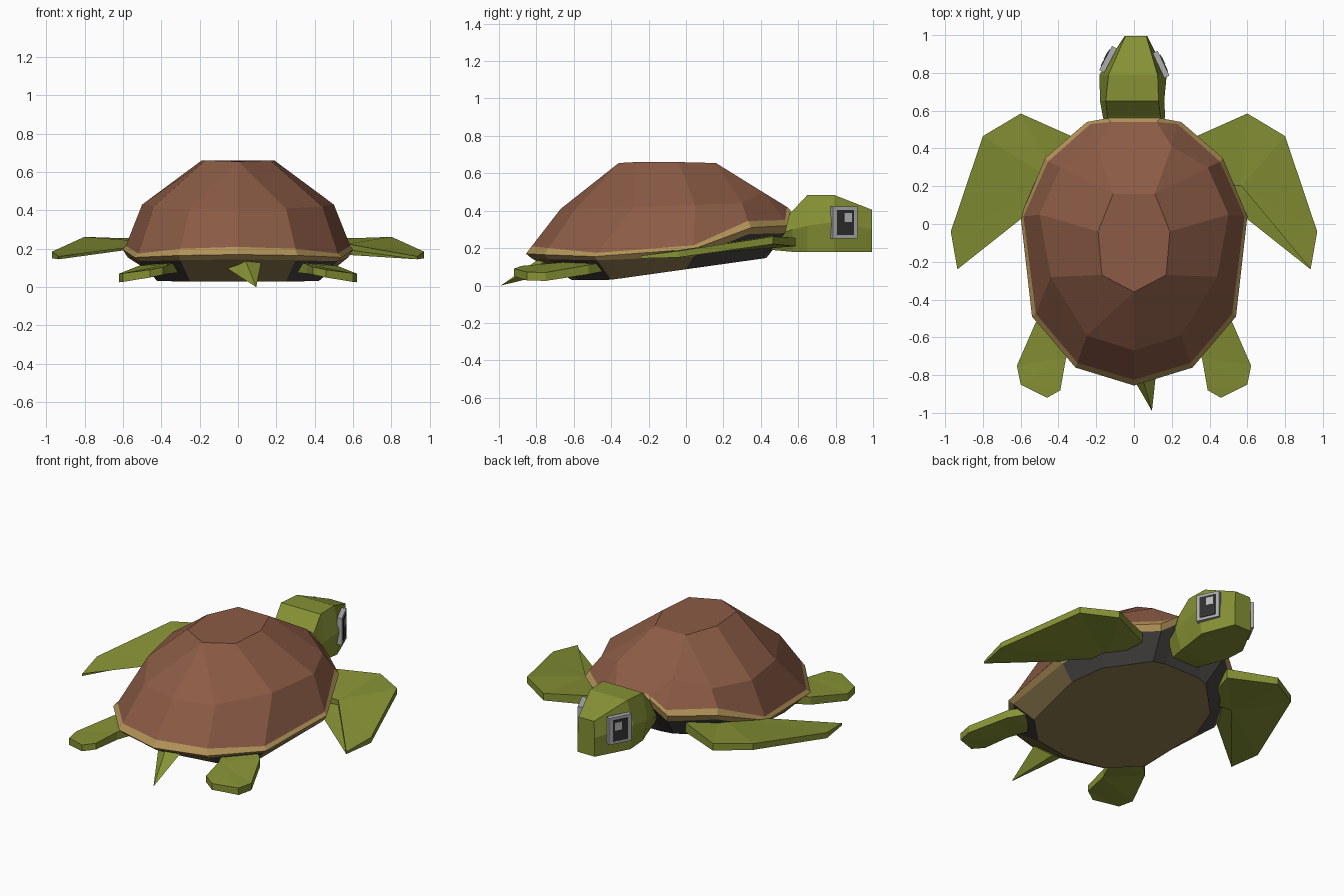
import bpy, bmesh, math
from mathutils import Vector, Matrix

if "Cube" in bpy.data.objects:
    bpy.data.objects.remove(bpy.data.objects["Cube"])


def material(name, rgb):
    m = bpy.data.materials.new(name)
    m.diffuse_color = (*rgb, 1)
    m.use_nodes = True
    m.node_tree.nodes["Principled BSDF"].inputs["Base Color"].default_value = m.diffuse_color
    return m


BROWN = material("shell_brown", (0.26, 0.105, 0.06))
TAN = material("rim_tan", (0.45, 0.295, 0.10))
BELLY = material("belly_tan", (0.27, 0.19, 0.075))
GREEN = material("skin_green", (0.24, 0.285, 0.035))
DARK = material("socket_dark", (0.06, 0.055, 0.05))
GREY = material("eye_grey", (0.42, 0.42, 0.44))
PUPIL = material("pupil_dark", (0.03, 0.03, 0.03))
GLINT = material("eye_glint", (0.5, 0.5, 0.5))


def finish(name, bm, mats, fix_normals=True):
    bmesh.ops.remove_doubles(bm, verts=bm.verts, dist=0.0005)
    if fix_normals:
        bmesh.ops.recalc_face_normals(bm, faces=bm.faces)
    me = bpy.data.meshes.new(name)
    bm.to_mesh(me)
    bm.free()
    for m in mats:
        me.materials.append(m)
    ob = bpy.data.objects.new(name, me)
    bpy.context.collection.objects.link(ob)
    return ob


def loft(name, rings, mats, start=False, end=False, second=(), fix=False):
    """Join rings of points; segments listed in second take the second material."""
    bm = bmesh.new()
    vs = [[bm.verts.new(p) for p in r] for r in rings]
    n = len(rings[0])
    for a, b in zip(vs, vs[1:]):
        for i in range(n):
            j = (i + 1) % n
            f = bm.faces.new((a[i], a[j], b[j], b[i]))
            f.material_index = 1 if i in second else 0
    if start:
        bm.faces.new(vs[0][::-1])
    if end:
        bm.faces.new(vs[-1])
    return finish(name, bm, mats, fix)


def plate(name, outline, side):
    """Thin limb from (x, y, top z, thickness) points."""
    bm = bmesh.new()
    top = [bm.verts.new((side * x, y, z)) for x, y, z, t in outline]
    low = [bm.verts.new((side * x, y, z - t)) for x, y, z, t in outline]
    n = len(top)
    bm.faces.new(top)
    bm.faces.new(low[::-1])
    for i in range(n):
        j = (i + 1) % n
        bm.faces.new((top[i], low[i], low[j], top[j]))
    bmesh.ops.triangulate(bm, faces=[f for f in bm.faces if len(f.verts) > 4])
    return finish(name, bm, [GREEN])


def full(half):
    """Mirror a half ring that ends on x = 0."""
    return half + [(-x, y, z) for x, y, z in half[-2::-1]]


# Shell rings, each from the front round the right side to the rear
crown = full([(0.11, 0.16, 0.655)] * 3 + [(0.19, -0.04, 0.66), (0.17, -0.27, 0.66),
             (0, -0.36, 0.655), (0, -0.36, 0.655)])
middle = full([(0.20, 0.41, 0.50), (0.20, 0.41, 0.50), (0.39, 0.30, 0.44), (0.50, 0.05, 0.43),
               (0.44, -0.28, 0.42), (0.25, -0.59, 0.41), (0, -0.67, 0.41)])
edge = full([(0.12, 0.54, 0.42), (0.23, 0.53, 0.35), (0.455, 0.33, 0.345), (0.585, 0.04, 0.215),
             (0.52, -0.475, 0.175), (0.30, -0.735, 0.20), (0, -0.825, 0.21)])
rim = full([(0.14, 0.56, 0.40), (0.25, 0.54, 0.32), (0.47, 0.35, 0.31), (0.60, 0.04, 0.195),
            (0.54, -0.49, 0.155), (0.31, -0.76, 0.165), (0, -0.855, 0.17)])
rim_low = full([(0.13, 0.55, 0.36), (0.24, 0.53, 0.28), (0.455, 0.335, 0.275), (0.575, 0.04, 0.155),
                (0.515, -0.475, 0.135), (0.30, -0.735, 0.14), (0, -0.825, 0.145)])
belly = full([(x, y, max(0.03, 0.087 + 0.14 * y)) for x, y in
              [(0.12, 0.43), (0.20, 0.41), (0.41, 0.20), (0.47, 0), (0.42, -0.40),
               (0.25, -0.57), (0, -0.61)]])

loft("shell", [crown, middle, edge], [BROWN], start=True)
loft("shell_rim", [edge, rim, rim_low], [TAN])
loft("belly", [rim_low, belly], [BELLY, DARK], end=True,
     second=(0, 1, 2, 4, 7, 9, 10, 11, 12))


# Head and neck: (y, x shift, top width, top z, side width, side z, bottom width, bottom z)
def head_ring(y, c, wt, zt, ws, zs, wb, zb):
    return [(c + wt, y, zt), (c + ws, y, zs), (c + wb, y, zb),
            (c - wb, y, zb), (c - ws, y, zs), (c - wt, y, zt)]


loft("head", [head_ring(*s) for s in [
    (0.46, 0, 0.11, 0.32, 0.14, 0.26, 0.09, 0.19),
    (0.57, 0, 0.14, 0.40, 0.165, 0.30, 0.12, 0.18),
    (0.65, -0.01, 0.14, 0.485, 0.17, 0.32, 0.14, 0.18),
    (0.79, -0.005, 0.13, 0.485, 0.178, 0.34, 0.155, 0.18),
    (0.995, 0.01, 0.055, 0.405, 0.06, 0.30, 0.06, 0.18)]],
    [GREEN], start=True, end=True, fix=True)

# Eyes: framed plates set along the slanting cheeks
for label, side, cx, cy, yaw in (("right", 1, 0.143, 0.845, 25), ("left", -1, -0.137, 0.872, -28)):
    turn = Matrix.Rotation(math.radians(yaw), 4, 'Z')
    for part, mat, out, dy, dz, sy, sz in (("eye_frame", GREY, 0, 0, 0, 0.145, 0.17),
                                           ("pupil", PUPIL, 0.004, 0, 0, 0.098, 0.135),
                                           ("eye_glint", GLINT, 0.007, 0.014, 0.027, 0.045, 0.05)):
        bm = bmesh.new()
        bmesh.ops.create_cube(bm, size=1)
        bm.transform(Matrix.Translation((cx, cy, 0.337)) @ turn
                     @ Matrix.Translation((side * out, dy, dz))
                     @ Matrix.Diagonal((0.03, sy, sz, 1)))
        finish(f"{label}_{part}", bm, [mat])

# Flippers
front = [(0.32, 0.46, 0.265, 0.06), (0.60, 0.585, 0.255, 0.045), (0.80, 0.465, 0.262, 0.04),
         (0.97, -0.04, 0.185, 0.035), (0.935, -0.24, 0.16, 0.015), (0.57, 0.20, 0.225, 0.03),
         (0.38, 0.20, 0.23, 0.05)]
rear = [(0.42, -0.42, 0.13, 0.05), (0.52, -0.52, 0.11, 0.05), (0.62, -0.75, 0.07, 0.045),
        (0.60, -0.85, 0.072, 0.045), (0.46, -0.92, 0.09, 0.04), (0.39, -0.88, 0.105, 0.04),
        (0.36, -0.71, 0.12, 0.05), (0.27, -0.50, 0.14, 0.06)]
for label, side in (("right", 1), ("left", -1)):
    plate(f"{label}_front_flipper", front, side)
    plate(f"{label}_rear_flipper", rear, side)

# Tail: four-sided spike bent to one side
base = [(-0.06, -0.72, 0.10), (0.03, -0.76, 0.16), (0.12, -0.76, 0.125), (0.03, -0.70, 0.07)]
tip = Vector((0.095, -0.99, 0.0))
loft("tail", [base, [tip] * 4], [GREEN], start=True, fix=True)
